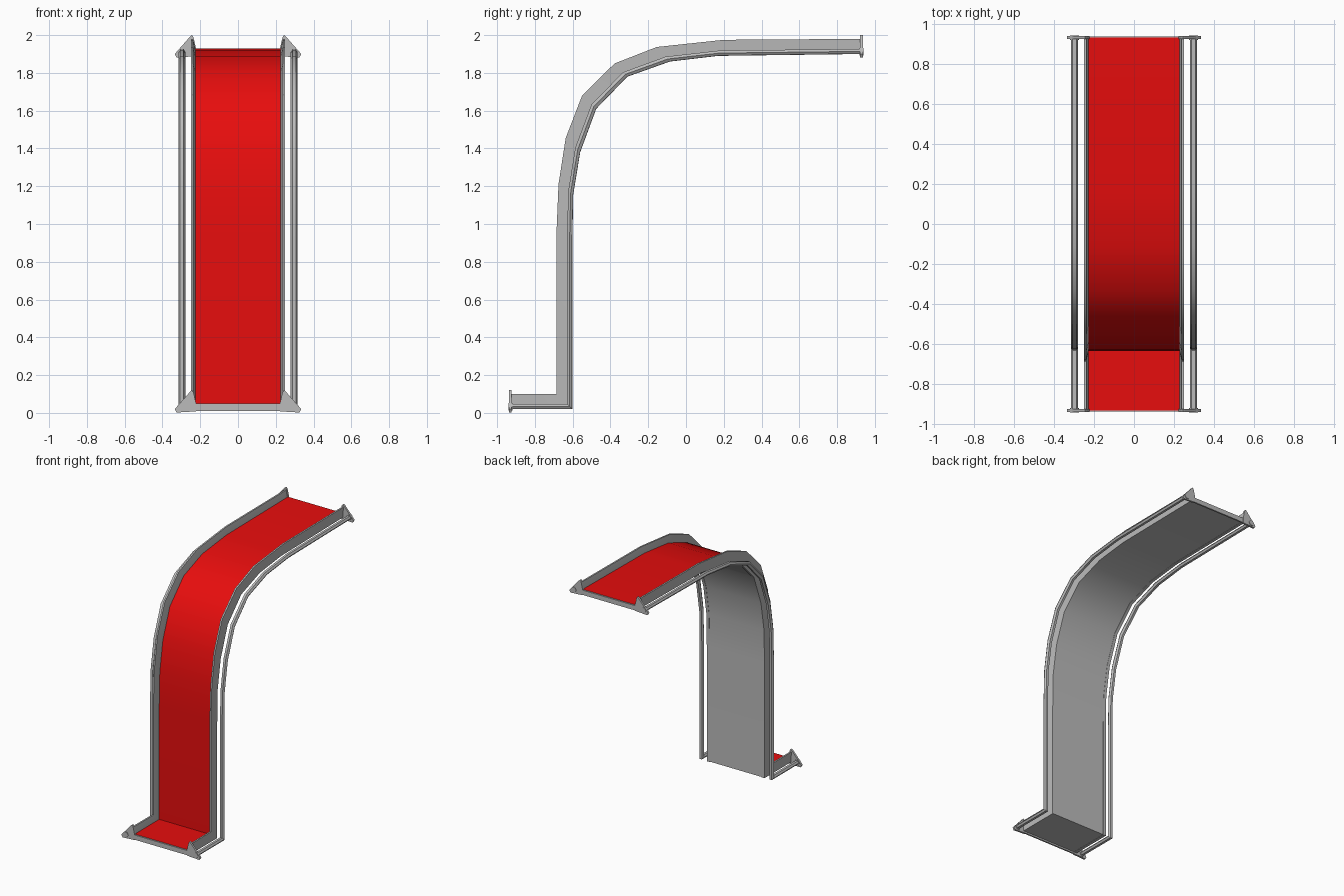
import bpy
import bmesh
import math

cube = bpy.data.objects.get("Cube")
if cube:
    bpy.data.objects.remove(cube, do_unlink=True)


def material(name, colour):
    mat = bpy.data.materials.new(name)
    mat.use_nodes = True
    mat.diffuse_color = colour
    mat.node_tree.nodes["Principled BSDF"].inputs["Base Color"].default_value = colour
    return mat


GREY = material("steel grey", (0.5, 0.5, 0.5, 1))
RED = material("track red", (0.8, 0.004, 0.004, 1))

# Side profile of the track: underside and wall-top lines in (y, z)
UNDER = [(-0.93, 0.02), (-0.602, 0.02), (-0.602, 0.9), (-0.597, 1.155), (-0.56, 1.38),
         (-0.475, 1.61), (-0.31, 1.78), (-0.085, 1.86), (0.17, 1.89), (0.93, 1.9)]
TOP = [(-0.93, 0.1), (-0.685, 0.1), (-0.685, 0.97), (-0.675, 1.21), (-0.637, 1.455),
       (-0.55, 1.68), (-0.378, 1.85), (-0.155, 1.937), (0.2, 1.975), (0.93, 1.98)]
DEPTH = 0.08


def make_object(name, bm, mats, smooth=True):
    bmesh.ops.recalc_face_normals(bm, faces=bm.faces)
    mesh = bpy.data.meshes.new(name)
    bm.to_mesh(mesh)
    bm.free()
    for mat in mats:
        mesh.materials.append(mat)
    obj = bpy.data.objects.new(name, mesh)
    bpy.context.collection.objects.link(obj)
    if smooth:
        bpy.ops.object.select_all(action='DESELECT')
        obj.select_set(True)
        bpy.context.view_layer.objects.active = obj
        bpy.ops.object.shade_smooth_by_angle(angle=math.radians(35))
    return obj


def sweep(name, section, mats=(GREY,), red_side=None):
    """Carry a closed (x, height) section along the track profile."""
    bm = bmesh.new()
    rings = []
    for (y0, z0), (y1, z1) in zip(UNDER, TOP):
        rings.append([bm.verts.new((x, y0 + (y1 - y0) * h / DEPTH,
                                    z0 + (z1 - z0) * h / DEPTH)) for x, h in section])
    n = len(section)
    for a, b in zip(rings, rings[1:]):
        for i in range(n):
            j = (i + 1) % n
            face = bm.faces.new((a[i], a[j], b[j], b[i]))
            face.material_index = 1 if i == red_side else 0
    bm.faces.new(rings[0])
    bm.faces.new(rings[-1])
    return make_object(name, bm, mats)


def plate(name, outline, y, thickness):
    """Flat upright plate from an (x, z) outline."""
    bm = bmesh.new()
    face = bm.faces.new([bm.verts.new((x, y - thickness / 2, z)) for x, z in outline])
    out = bmesh.ops.extrude_face_region(bm, geom=[face])
    verts = [v for v in out["geom"] if isinstance(v, bmesh.types.BMVert)]
    bmesh.ops.translate(bm, verts=verts, vec=(0, thickness, 0))
    return make_object(name, bm, [GREY], smooth=False)


# Floor panel with red running surface
sweep("track_floor", [(-0.226, 0.002), (0.226, 0.002), (0.226, 0.03), (-0.226, 0.03)],
      (GREY, RED), red_side=2)

# Flared side walls and outer hexagonal rails
rail = [(0.297 + 0.018 * math.cos(math.tau * i / 6),
         0.014 + 0.015 * math.sin(math.tau * i / 6)) for i in range(6)]
wall = [(0.222, 0), (0.245, 0), (0.25, 0.08), (0.238, 0.08), (0.226, 0.03)]
for side, s in (("left", 1), ("right", -1)):
    sweep(side + "_wall", [(s * x, h) for x, h in wall])
    sweep(side + "_rail", [(s * x, h) for x, h in rail])

    # Triangular end brackets joining wall and rail
    for end, y, base in (("front", -0.93, 0.02), ("back", 0.93, 1.9)):
        shape = [(0.222, -0.012), (0.325, -0.018), (0.335, 0.0), (0.252, 0.094),
                 (0.244, 0.1), (0.236, 0.09), (0.222, 0.03)]
        plate(f"{end}_{side}_bracket", [(s * x, base + z) for x, z in shape], y, 0.015)
        # Clamp where the rail meets the bracket
        clamp = [(0.297 + 0.022 * math.cos(math.tau * i / 6),
                  0.012 + 0.022 * math.sin(math.tau * i / 6)) for i in range(6)]
        plate(f"{end}_{side}_clamp", [(s * x, base + z) for x, z in clamp], y, 0.022)

# Cross bars under each end of the floor
for end, y, base in (("front", -0.93, 0.02), ("back", 0.93, 1.9)):
    plate(end + "_cross_bar", [(-0.222, base - 0.01), (0.222, base - 0.01),
                               (0.222, base + 0.026), (-0.222, base + 0.026)], y, 0.012)
